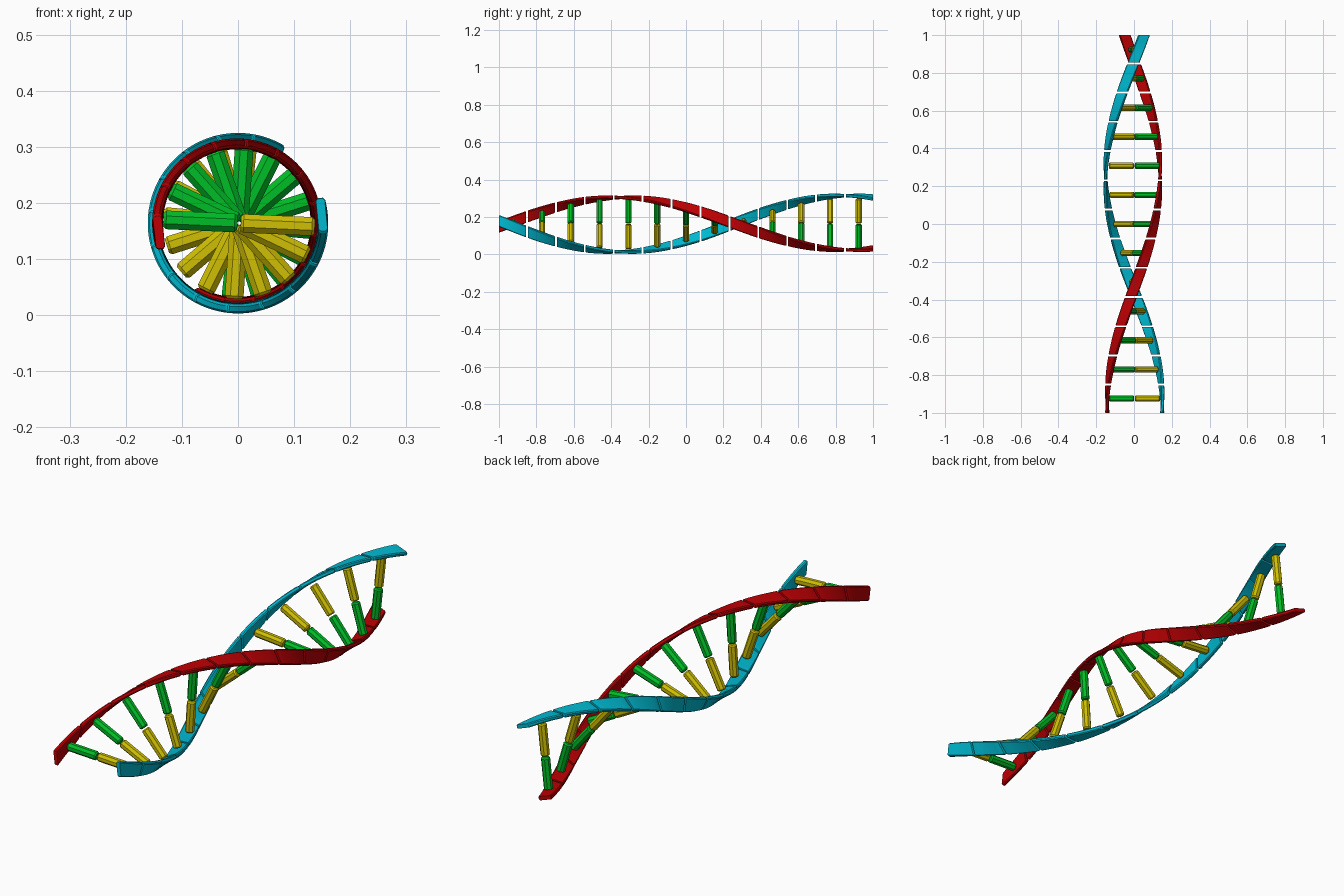
import bpy, bmesh
from math import pi, sin, cos, radians
from mathutils import Vector

old = bpy.data.objects.get("Cube")
if old:
    bpy.data.objects.remove(old, do_unlink=True)

AXIS_Z = 0.164
HALF_PITCH = 1.215      # length of half a turn
START = -0.955          # where the strands lie level with the axis
COUNT = 13


def material(name, rgb):
    m = bpy.data.materials.new(name)
    m.use_nodes = True
    m.diffuse_color = (*rgb, 1)
    m.node_tree.nodes["Principled BSDF"].inputs["Base Color"].default_value = (*rgb, 1)
    return m


red = material("red", (0.51, 0.0, 0.001))
blue = material("turquoise", (0.0, 0.49, 0.64))
green = material("green", (0.0, 0.51, 0.02))
yellow = material("yellow", (0.62, 0.52, 0.001))


def loft(bm, rings):
    """Skin a closed solid through rings of equal size."""
    loops = [[bm.verts.new(p) for p in ring] for ring in rings]
    n = len(loops[0])
    for a, b in zip(loops, loops[1:]):
        for i in range(n):
            j = (i + 1) % n
            bm.faces.new((a[i], a[j], b[j], b[i]))
    bm.faces.new(loops[0][::-1])
    bm.faces.new(loops[-1])


def finish(bm, name, mat, angle):
    bmesh.ops.recalc_face_normals(bm, faces=bm.faces)
    mesh = bpy.data.meshes.new(name)
    bm.to_mesh(mesh)
    bm.free()
    mesh.materials.append(mat)
    ob = bpy.data.objects.new(name, mesh)
    bpy.context.collection.objects.link(ob)
    bpy.ops.object.select_all(action="DESELECT")
    ob.select_set(True)
    bpy.context.view_layer.objects.active = ob
    bpy.ops.object.shade_smooth_by_angle(angle=radians(angle))


def frame(y, turn):
    """Radial and tangential directions of the helix at y."""
    a = turn - pi * (y - START) / HALF_PITCH
    return Vector((cos(a), 0, sin(a))), Vector((-sin(a), 0, cos(a)))


# Chamfered flat ribbon section: (tangential, radial)
W, T, C = 0.0315, 0.0085, 0.004
SECTION = [(W, C - T), (W, T - C), (W - C, T), (C - W, T),
           (-W, T - C), (-W, C - T), (C - W, -T), (W - C, -T)]


def strand(name, mat, turn, radius, cx):
    length, steps, lip = 0.145, 6, 0.003
    pitch = (2 - length) / (COUNT - 1)
    bm = bmesh.new()
    for k in range(COUNT):
        y0 = -1 + k * pitch
        stops = [(y0, 0.92)]
        stops += [(y0 + lip + (length - 2 * lip) * s / steps, 1) for s in range(steps + 1)]
        stops += [(y0 + length, 0.92)]
        rings = []
        for y, size in stops:
            out, side = frame(y, turn)
            centre = Vector((cx, y, AXIS_Z)) + out * radius
            rings.append([centre + side * t * size + out * r * size for t, r in SECTION])
        loft(bm, rings)
    finish(bm, name, mat, 25)


def rungs(name, mat, turn):
    sides, thick = 8, 0.018
    bm = bmesh.new()
    for k in range(COUNT):
        y = (k - (COUNT - 1) / 2) * 0.154
        out, side = frame(y, turn)
        along = Vector((0, 1, 0))
        rings = []
        for dist, size in ((0.003, 0.75), (0.008, 1), (0.13, 1), (0.135, 0.75)):
            centre = Vector((0.002, y, AXIS_Z)) + out * dist
            rings.append([centre + (side * cos(a) + along * sin(a)) * thick * size
                          for a in (2 * pi * (i + 0.5) / sides for i in range(sides))])
        loft(bm, rings)
    finish(bm, name, mat, 20)


# Outer and inner backbones, and the two halves of every rung
strand("blue_strand", blue, radians(-1), 0.150, 0)
strand("red_strand", red, pi, 0.140, -0.002)
rungs("yellow_rung_halves", yellow, radians(2))
rungs("green_rung_halves", green, pi + radians(2))
